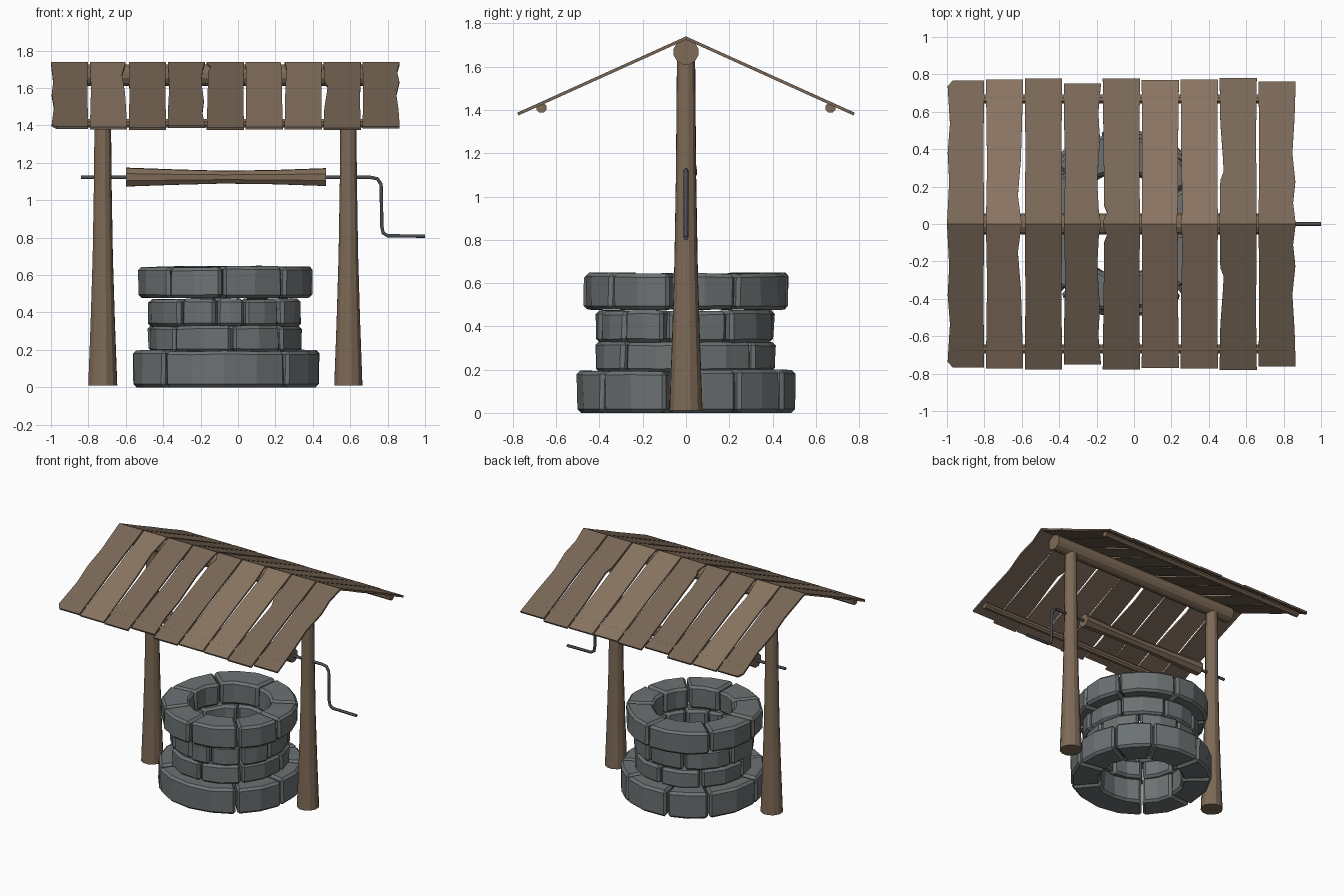
import bpy, bmesh, math, random
from mathutils import Vector

if "Cube" in bpy.data.objects:
    bpy.data.objects.remove(bpy.data.objects["Cube"])

random.seed(7)
CX = -0.067  # centre of the well and the frame


def material(name, rgb):
    m = bpy.data.materials.new(name)
    m.diffuse_color = (*rgb, 1)
    m.use_nodes = True
    m.node_tree.nodes["Principled BSDF"].inputs["Base Color"].default_value = m.diffuse_color
    return m


WOOD = material("wood", (0.21, 0.145, 0.095))
ROOF = material("roof_wood", (0.19, 0.135, 0.095))
ROOF_LIGHT = material("roof_wood_light", (0.25, 0.175, 0.12))
STONE = material("stone", (0.15, 0.165, 0.17))
IRON = material("iron", (0.07, 0.075, 0.085))


def finish(name, bm, mat):
    bmesh.ops.recalc_face_normals(bm, faces=bm.faces)
    me = bpy.data.meshes.new(name)
    bm.to_mesh(me)
    bm.free()
    me.materials.append(mat)
    ob = bpy.data.objects.new(name, me)
    bpy.context.collection.objects.link(ob)
    return ob


def skin(bm, sections):
    """Join equal closed cross-sections into a capped solid."""
    rings = [[bm.verts.new(p) for p in s] for s in sections]
    n = len(rings[0])
    for a, b in zip(rings, rings[1:]):
        for i in range(n):
            j = (i + 1) % n
            bm.faces.new((a[i], a[j], b[j], b[i]))
    bm.faces.new(rings[0])
    bm.faces.new(rings[-1])


def log(name, profile, sides, axis, centre, jitter=0.0):
    """Round timber: profile is (position along axis, radius)."""
    sections = []
    wobble = [1 + random.uniform(-jitter, jitter) for _ in range(sides)]
    for t, r in profile:
        sec = []
        for i in range(sides):
            a = math.tau * (i + 0.5) / sides
            u, v = r * wobble[i] * math.cos(a), r * wobble[i] * math.sin(a)
            off = Vector((u, v, t)) if axis == "Z" else Vector((t, u, v))
            sec.append(off + Vector(centre))
        sections.append(sec)
    bm = bmesh.new()
    skin(bm, sections)
    return finish(name, bm, WOOD)


# Stone courses: bottom, top, inner radius, outer radius, joint angles from the front
courses = [
    (0.0, 0.198, 0.30, 0.512, (-41, 40, 80, 118, 150, 193, 227, 275)),
    (0.188, 0.328, 0.275, 0.418, (-42, 5, 46, 95, 138, 180, 222, 270)),
    (0.325, 0.475, 0.275, 0.418, (-36, -7, 15, 46, 76, 119, 165, 205, 255)),
    (0.478, 0.648, 0.28, 0.474, (-40, -2, 42, 81, 120, 172, 229, 275)),
]


def stone(name, z0, z1, r0, r1, a0, a1):
    gap = math.degrees(0.006 / r1)
    a0, a1 = a0 + gap, a1 - gap
    n = max(2, round((a1 - a0) / 19))
    dr, dz = random.uniform(-0.012, 0.006), random.uniform(-0.006, 0.002)
    sections = []
    for k in range(n + 1):
        a = math.radians(a0 + (a1 - a0) * k / n)
        sec = []
        for r, z in ((r0, z0), (r1 + dr, z0), (r1 + dr, z1 + dz), (r0, z1 + dz)):
            r += random.uniform(-0.007, 0.005)
            z += random.uniform(-0.003, 0.003) if z > 0.01 else 0
            sec.append((CX + r * math.sin(a), -r * math.cos(a), z))
        sections.append(sec)
    bm = bmesh.new()
    skin(bm, sections)
    ob = finish(name, bm, STONE)
    bev = ob.modifiers.new("chipped_edges", "BEVEL")
    bev.width = 0.017
    bev.segments = 1
    bev.limit_method = "ANGLE"
    bev.angle_limit = math.radians(45)


for c, (z0, z1, r0, r1, joints) in enumerate(courses):
    for s, (a0, a1) in enumerate(zip(joints, joints[1:] + (joints[0] + 360,))):
        stone(f"stone_{c + 1}_{s + 1}", z0, z1, r0, r1, a0, a1)

# Posts, ridge beam and eave rails
post = [(0.01, 0.079), (0.35, 0.066), (0.7, 0.055), (1.1, 0.048), (1.66, 0.043)]
log("left_post", post, 12, "Z", (-0.723, 0, 0), 0.02)
log("right_post", post, 12, "Z", (0.59, 0, 0), 0.02)
log("ridge_beam", [(-0.88, 0.059), (0.745, 0.059)], 12, "X", (0, 0, 1.668))
for side, y in (("front", -0.668), ("back", 0.668)):
    log(f"{side}_eave_rail", [(-0.96, 0.025), (0.83, 0.025)], 8, "X", (0, y, 1.411))

# Winding drum, thinner in the middle
log("winding_drum", [(-0.60, 0.053), (-0.33, 0.043), (-0.08, 0.036),
                     (0.2, 0.04), (0.47, 0.05)], 8, "X", (0, 0, 1.123), 0.07)

# Iron axle bent into a crank handle
path = [(-0.84, 1.122), (0.71, 1.122), (0.745, 1.115), (0.765, 1.085),
        (0.769, 0.86), (0.776, 0.825), (0.80, 0.81), (1.0, 0.808)]
cu = bpy.data.curves.new("crank_axle", "CURVE")
cu.dimensions = "3D"
cu.bevel_depth = 0.0105
cu.bevel_resolution = 1
cu.use_fill_caps = True
sp = cu.splines.new("POLY")
sp.points.add(len(path) - 1)
for p, (x, z) in zip(sp.points, path):
    p.co = (x, 0, z, 1)
cu.materials.append(IRON)
crank = bpy.data.objects.new("crank_axle", cu)
bpy.context.collection.objects.link(crank)
bpy.context.view_layer.objects.active = crank
crank.select_set(True)
bpy.ops.object.convert(target="MESH")

# Roof boards: worn edge offsets (left, right) as (fraction down the slope, inset)
worn = {
    0: ([(0.3, 0.012), (0.5, 0.004), (0.7, 0.016), (0.96, 0.004), (1, 0.03)], [(0.5, 0.004)]),
    1: ([(0.4, 0.006)], [(0.0, 0.008), (0.2, 0.028), (0.45, 0.012), (0.7, 0.006)]),
    2: ([(0.5, 0.003)], [(0.5, 0.003)]),
    3: ([(0.4, 0.008), (0.7, 0.002)], [(0.1, 0.012), (0.3, 0.02), (0.6, 0.006), (0.8, 0.014)]),
    4: ([(0.04, 0.008), (0.08, 0.024), (0.13, 0.008)], [(0.5, 0.003)]),
    5: ([(0.5, 0.003)], [(0.0, 0.012), (0.15, 0.004), (0.6, 0.004)]),
    6: ([(0.1, 0.01), (0.4, 0.004)], [(0.5, 0.002)]),
    7: ([(0.3, 0.004), (0.36, 0.022), (0.46, 0.018), (0.7, 0.004)], [(0.6, 0.004)]),
    8: ([(0.5, 0.004)], [(0.15, 0.014), (0.3, 0.002), (0.5, 0.018), (0.75, 0.006)]),
}
reach = [0.767, 0.773, 0.778, 0.752, 0.778, 0.77, 0.773, 0.78, 0.762]
RISE = 0.452  # slope of the roof
THICK = 0.014


def edge(points):
    pts = dict(points)
    pts.setdefault(0, 0)
    pts.setdefault(1, 0)
    return sorted(pts.items())


for i in range(9):
    left = -1.0 + i * 0.2082
    right = left + 0.199
    el, er = edge(worn[i][0]), edge(worn[i][1])
    outline = [(left + d, f) for f, d in el] + [(right - d, f) for f, d in reversed(er)]
    top = [Vector((x, -f * reach[i], 1.74 - f * reach[i] * RISE)) for x, f in outline]
    bm = bmesh.new()
    # Cut the underside vertically at the ridge so both slopes meet
    under = [p - (Vector((0, 0, THICK * 1.1)) if abs(p.y) < 0.02 else
                  Vector((0, -RISE, 1)).normalized() * THICK) for p in top]
    skin(bm, [top, under])
    board = finish(f"roof_board_{i + 1}", bm, ROOF_LIGHT if i in (1, 5, 6) else ROOF)
    mir = board.modifiers.new("other_slope", "MIRROR")
    mir.use_axis = (False, True, False)
    mir.use_mirror_merge = False
